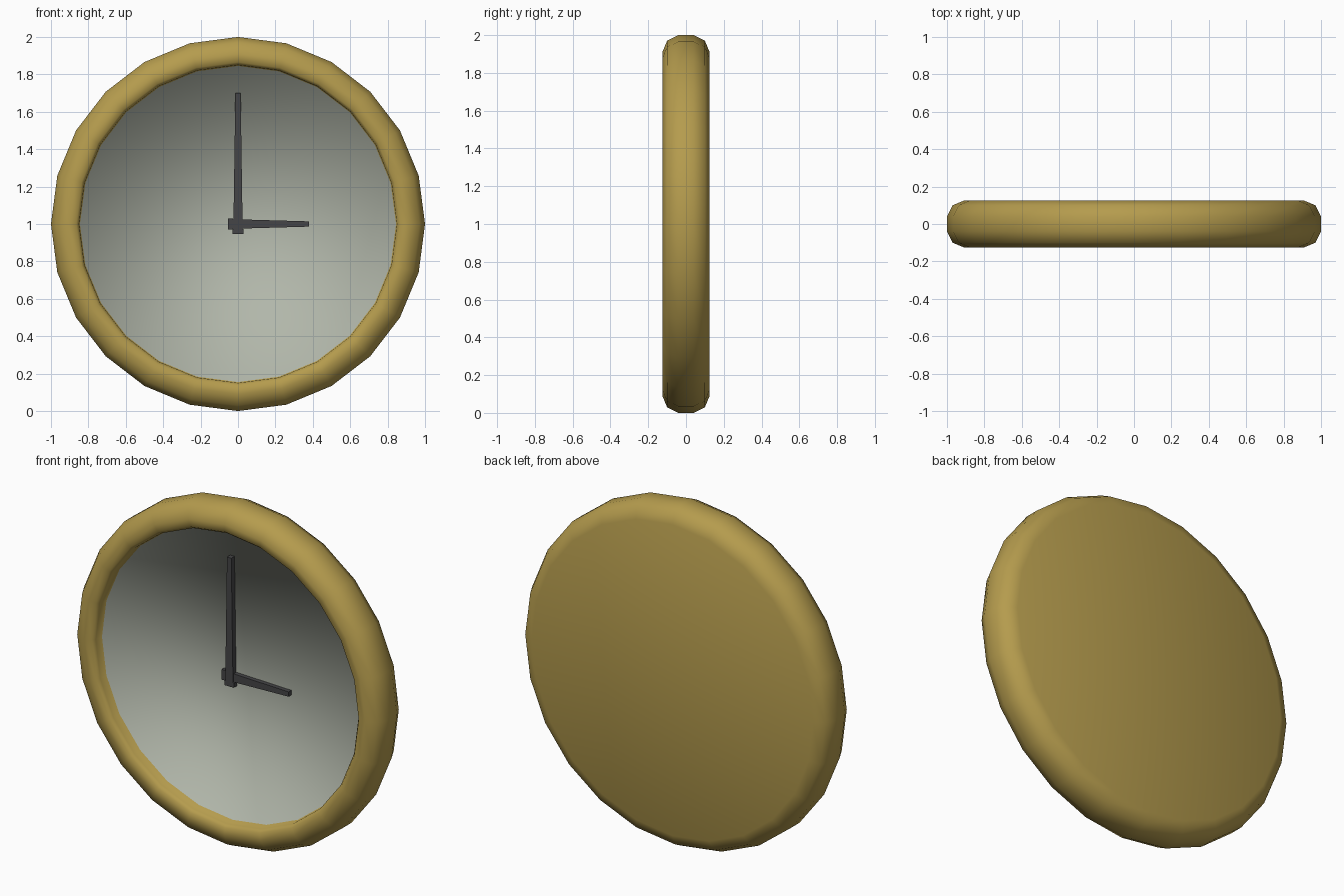
import bpy, bmesh, math
from mathutils import Vector

if "Cube" in bpy.data.objects:
    bpy.data.objects.remove(bpy.data.objects["Cube"])

SIDES = 24
CENTRE_Z = 1.0


def material(name, rgb):
    m = bpy.data.materials.new(name)
    m.diffuse_color = (*rgb, 1.0)
    m.use_nodes = True
    m.node_tree.nodes["Principled BSDF"].inputs["Base Color"].default_value = m.diffuse_color
    return m


brass = material("brass", (0.46, 0.33, 0.075))
dial_grey = material("dial grey", (0.44, 0.47, 0.40))
hand_black = material("hand black", (0.06, 0.06, 0.063))


def finish(name, bm, mats):
    bmesh.ops.recalc_face_normals(bm, faces=bm.faces)
    mesh = bpy.data.meshes.new(name)
    bm.to_mesh(mesh)
    bm.free()
    for m in mats:
        mesh.materials.append(m)
    obj = bpy.data.objects.new(name, mesh)
    bpy.context.collection.objects.link(obj)
    return obj


# Clock case: lathe profile (radius, y) from the back disc round to the dial edge
profile = [(0.91, 0.125), (0.97, 0.10), (1.0, 0.04), (1.0, -0.04),
           (0.97, -0.10), (0.91, -0.125), (0.865, -0.12), (0.85, -0.10),
           (0.845, -0.05)]
bm = bmesh.new()
rings = []
for r, y in profile:
    ring = []
    for i in range(SIDES):
        a = 2 * math.pi * i / SIDES
        ring.append(bm.verts.new((r * math.cos(a), y, CENTRE_Z + r * math.sin(a))))
    rings.append(ring)
for a, b in zip(rings, rings[1:]):
    for i in range(SIDES):
        j = (i + 1) % SIDES
        bm.faces.new((a[i], a[j], b[j], b[i]))
bm.faces.new(rings[0])
# Dial closes the front recess
bm.faces.new(rings[-1]).material_index = 1
for f in bm.faces:
    f.smooth = True
finish("clock_case", bm, [brass, dial_grey])


# Hands: tapered outline with a short wide tail, extruded in depth
def hand(name, length, y_front, y_back, angle):
    half = [(-0.053, 0.03), (-0.027, 0.03), (-0.025, 0.024),
            (0.03, 0.024), (length, 0.014)]
    outline = [(u, w) for u, w in half] + [(u, -w) for u, w in reversed(half)]
    c, s = math.cos(angle), math.sin(angle)
    bm = bmesh.new()
    verts = [bm.verts.new((u * c - w * s, y_front, CENTRE_Z + u * s + w * c))
             for u, w in outline]
    face = bm.faces.new(verts)
    ext = bmesh.ops.extrude_face_region(bm, geom=[face], use_keep_orig=True)
    moved = [v for v in ext["geom"] if isinstance(v, bmesh.types.BMVert)]
    bmesh.ops.translate(bm, verts=moved, vec=Vector((0, y_back - y_front, 0)))
    finish(name, bm, [hand_black])


hand("minute_hand", 0.70, -0.082, -0.052, math.pi / 2)
hand("hour_hand", 0.38, -0.075, -0.045, 0.0)
